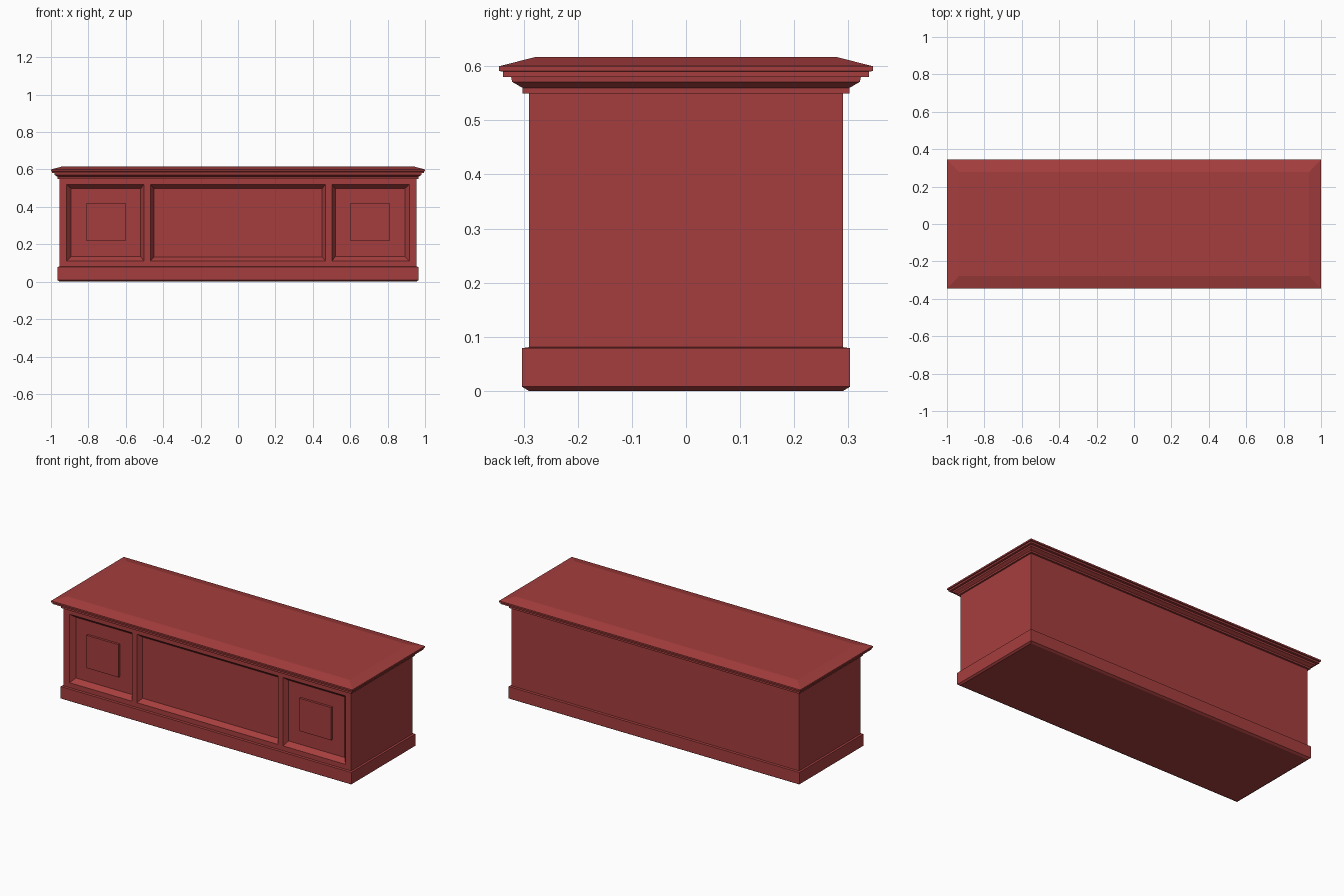
import bpy, bmesh

if "Cube" in bpy.data.objects:
    bpy.data.objects.remove(bpy.data.objects["Cube"])

HX, HY = 0.954, 0.29          # half width and half depth of the body
Z0, Z1 = 0.081, 0.55          # body bottom and top
FLOOR, BLOCK = 0.028, 0.014   # depth of panel floor and of block face

red = bpy.data.materials.new("red_paint")
red.diffuse_color = (0.38, 0.048, 0.048, 1)
red.use_nodes = True
red.node_tree.nodes["Principled BSDF"].inputs["Base Color"].default_value = red.diffuse_color


def finish(name, bm):
    bmesh.ops.remove_doubles(bm, verts=bm.verts, dist=1e-5)
    me = bpy.data.meshes.new(name)
    bm.to_mesh(me)
    bm.free()
    me.materials.append(red)
    ob = bpy.data.objects.new(name, me)
    bpy.context.collection.objects.link(ob)


def band(bm, a, b):
    for i in range(4):
        j = (i + 1) % 4
        bm.faces.new((a[i], a[j], b[j], b[i]))


def moulding(name, profile, cap_bottom=False, cap_top=False):
    """Rectangular rings around the body; profile = (x overhang, y overhang, z)."""
    bm = bmesh.new()
    rings = [[bm.verts.new((sx * (HX + ox), sy * (HY + oy), z))
              for sx, sy in ((-1, -1), (1, -1), (1, 1), (-1, 1))]
             for ox, oy, z in profile]
    for a, b in zip(rings, rings[1:]):
        band(bm, a, b)
    if cap_bottom:
        bm.faces.new(rings[0][::-1])
    if cap_top:
        bm.faces.new(rings[-1])
    finish(name, bm)


def front_rect(bm, x0, x1, z0, z1, depth=0.0):
    y = -HY + depth
    return [bm.verts.new(p) for p in
            ((x0, y, z0), (x1, y, z0), (x1, y, z1), (x0, y, z1))]


# plinth
moulding("plinth", [(0, 0, 0), (0.011, 0.013, 0.008), (0.011, 0.013, 0.079),
                    (0, 0, Z0)], cap_bottom=True)

# stepped cornice with sloped top
moulding("cornice_top", [
    (0, 0, Z1), (0.010, 0.012, Z1), (0.010, 0.012, 0.560),
    (0.026, 0.031, 0.571), (0.027, 0.033, 0.580), (0.040, 0.048, 0.580),
    (0.040, 0.048, 0.590), (0.046, 0.055, 0.591), (0.046, 0.055, 0.600),
    (-0.018, -0.012, 0.617)], cap_top=True)

# body with three recessed front panels: outer and inner rectangles
PZ0, PZ1 = 0.11, 0.521
panels = {1: (-0.892, -0.520, 0.134, 0.498),
          3: (-0.450, 0.450, 0.131, 0.498),
          5: (0.520, 0.892, 0.134, 0.498)}
xs = [-HX, -0.917, -0.502, -0.468, 0.468, 0.502, 0.917, HX]
zs = [Z0, PZ0, PZ1, Z1]
bm = bmesh.new()
for i in range(7):
    for k in range(3):
        outer = front_rect(bm, xs[i], xs[i + 1], zs[k], zs[k + 1])
        if k == 1 and i in panels:
            inner = front_rect(bm, *panels[i], FLOOR)
            band(bm, outer, inner)
            bm.faces.new(inner)
        else:
            bm.faces.new(outer)
corners = [(HX, -HY), (HX, HY), (-HX, HY), (-HX, -HY)]
for (ax, ay), (bx, by) in zip(corners, corners[1:]):
    bm.faces.new([bm.verts.new(p) for p in
                  ((ax, ay, Z0), (bx, by, Z0), (bx, by, Z1), (ax, ay, Z1))])
finish("body", bm)

# raised square blocks on the side panels
for side, x in (("left", -0.706), ("right", 0.706)):
    bm = bmesh.new()
    rect = (x - 0.106, x + 0.106, 0.221, 0.417)
    face = front_rect(bm, *rect, BLOCK)
    band(bm, front_rect(bm, *rect, FLOOR), face)
    bm.faces.new(face)
    finish(side + "_raised_block", bm)
